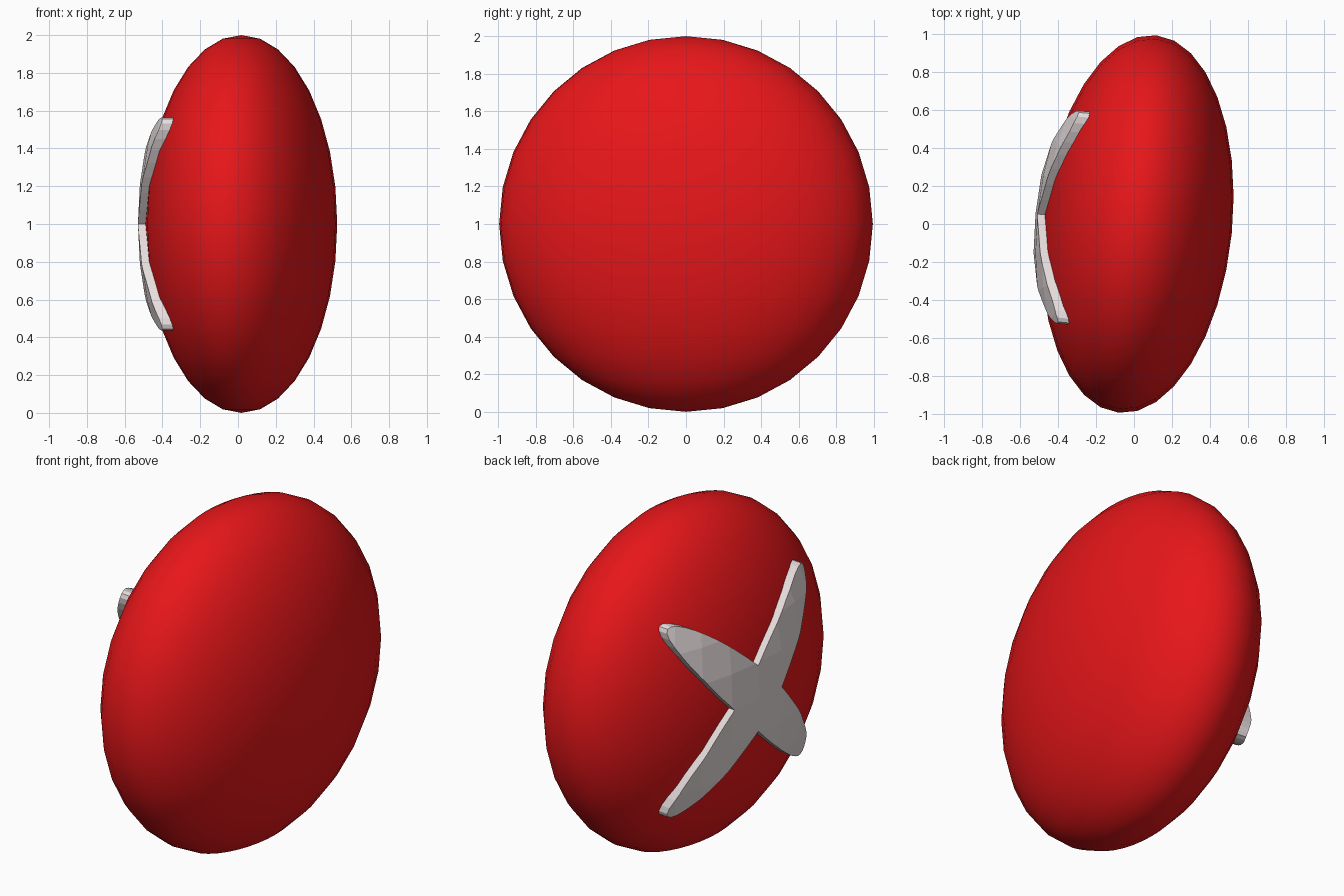
import bpy, bmesh, math
from mathutils import Matrix

if "Cube" in bpy.data.objects:
    bpy.data.objects.remove(bpy.data.objects["Cube"])

CENTRE = (0.018, 0, 1)
TILT = math.radians(-5.7)
PLACE = Matrix.Translation(CENTRE) @ Matrix.Rotation(TILT, 4, 'Z')


def material(name, rgb):
    m = bpy.data.materials.new(name)
    m.diffuse_color = (*rgb, 1)
    m.use_nodes = True
    m.node_tree.nodes["Principled BSDF"].inputs["Base Color"].default_value = m.diffuse_color
    return m


def add_object(name, bm):
    me = bpy.data.meshes.new(name)
    bm.to_mesh(me)
    bm.free()
    ob = bpy.data.objects.new(name, me)
    ob.matrix_world = PLACE
    bpy.context.collection.objects.link(ob)
    return ob


def ellipsoid(name, scale):
    bm = bmesh.new()
    bmesh.ops.create_uvsphere(bm, u_segments=32, v_segments=16, radius=1)
    bmesh.ops.scale(bm, vec=(0.5 * scale, scale, scale), verts=bm.verts)
    return add_object(name, bm)


def arm_prism(name, angle):
    # long elliptical prism through the -x side, turned about x
    bm = bmesh.new()
    bmesh.ops.create_cone(bm, cap_ends=True, segments=40, radius1=1, radius2=1, depth=0.6)
    m = (Matrix.Translation((-0.42, 0, 0)) @ Matrix.Rotation(angle, 4, 'X')
         @ Matrix.Rotation(math.radians(90), 4, 'Y') @ Matrix.Diagonal((0.14, 0.785, 1, 1)))
    bmesh.ops.transform(bm, matrix=m, verts=bm.verts)
    return add_object(name, bm)


def boolean(ob, other, operation):
    mod = ob.modifiers.new(operation, 'BOOLEAN')
    mod.operation = operation
    mod.object = other
    mod.solver = 'EXACT'
    bpy.context.view_layer.objects.active = ob
    bpy.ops.object.modifier_apply(modifier=mod.name)
    bpy.data.objects.remove(other)


# red rounded body
body = ellipsoid("body", 1)
body.data.materials.append(material("red", (0.8, 0.008, 0.01)))
body.data.shade_smooth()

# raised diagonal cross: a thin shell over the body trimmed to two crossed arms
cross = arm_prism("cross", math.radians(45))
boolean(cross, arm_prism("second_arm", math.radians(-45)), 'UNION')
boolean(cross, ellipsoid("outer_shell", 1.08), 'INTERSECT')
boolean(cross, ellipsoid("inner_shell", 0.98), 'DIFFERENCE')
cross.data.materials.clear()
cross.data.materials.append(material("pale", (0.8, 0.72, 0.72)))
cross.data.shade_flat()
